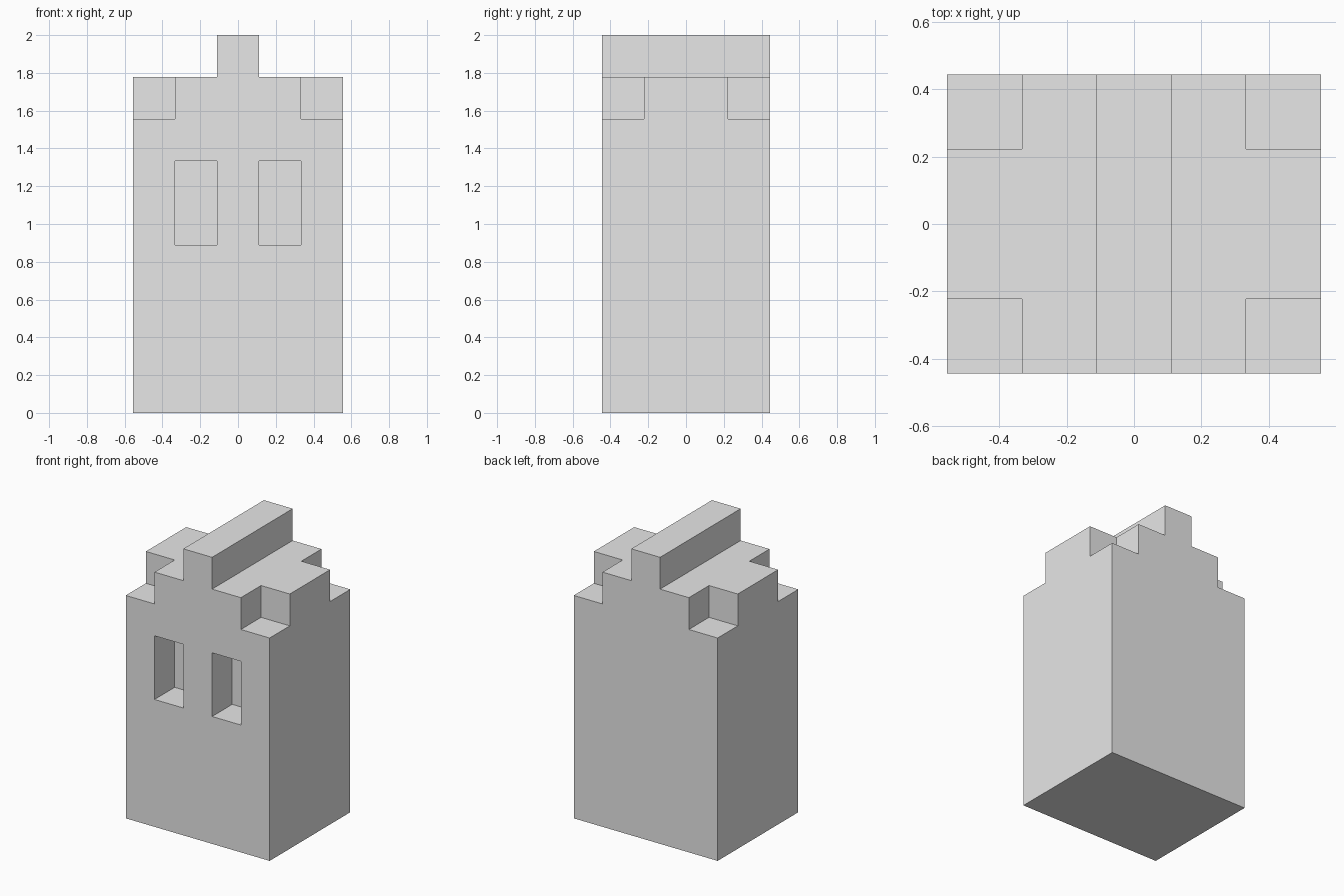
import bpy
from mathutils import Vector

cube = bpy.data.objects.get("Cube")
if cube:
    bpy.data.objects.remove(cube, do_unlink=True)

U = 2 / 9  # one building block

grey = bpy.data.materials.new("plain grey")
grey.use_nodes = True
grey.diffuse_color = (0.8, 0.8, 0.8, 1)
grey.node_tree.nodes["Principled BSDF"].inputs["Base Color"].default_value = (0.8, 0.8, 0.8, 1)


def box(name, low, high):
    """Box between two corners, measured in blocks."""
    low, high = Vector(low) * U, Vector(high) * U
    bpy.ops.mesh.primitive_cube_add(size=1, location=(low + high) / 2)
    obj = bpy.context.object
    obj.name = name
    obj.scale = high - low
    bpy.ops.object.transform_apply(location=True, rotation=False, scale=True)
    obj.data.materials.append(grey)
    return obj


def cut(target, low, high):
    """Carve a box out of the target."""
    cutter = box("cutter", low, high)
    cutter.hide_render = True
    mod = target.modifiers.new("carve", 'BOOLEAN')
    mod.operation = 'DIFFERENCE'
    mod.solver = 'EXACT'
    mod.object = cutter
    bpy.context.view_layer.objects.active = target
    bpy.ops.object.modifier_apply(modifier=mod.name)
    bpy.data.objects.remove(cutter, do_unlink=True)


# Tall body and the ridge running front to back on top, joined into one solid
body = box("body", (-2.5, -2, 0), (2.5, 2, 8))
ridge = box("ridge", (-0.5, -2, 7.5), (0.5, 2, 9))
join = body.modifiers.new("join", 'BOOLEAN')
join.operation = 'UNION'
join.solver = 'EXACT'
join.object = ridge
bpy.context.view_layer.objects.active = body
bpy.ops.object.modifier_apply(modifier=join.name)
bpy.data.objects.remove(ridge, do_unlink=True)

for side in (-1, 1):
    # Notched top corners
    for end in (-1, 1):
        xs = sorted((side * 1.5, side * 3))
        ys = sorted((end * 1, end * 3))
        cut(body, (xs[0], ys[0], 7), (xs[1], ys[1], 8.5))
    # Eye sockets in the front, one block deep
    cut(body, (side - 0.5, -3, 4), (side + 0.5, -1, 6))
